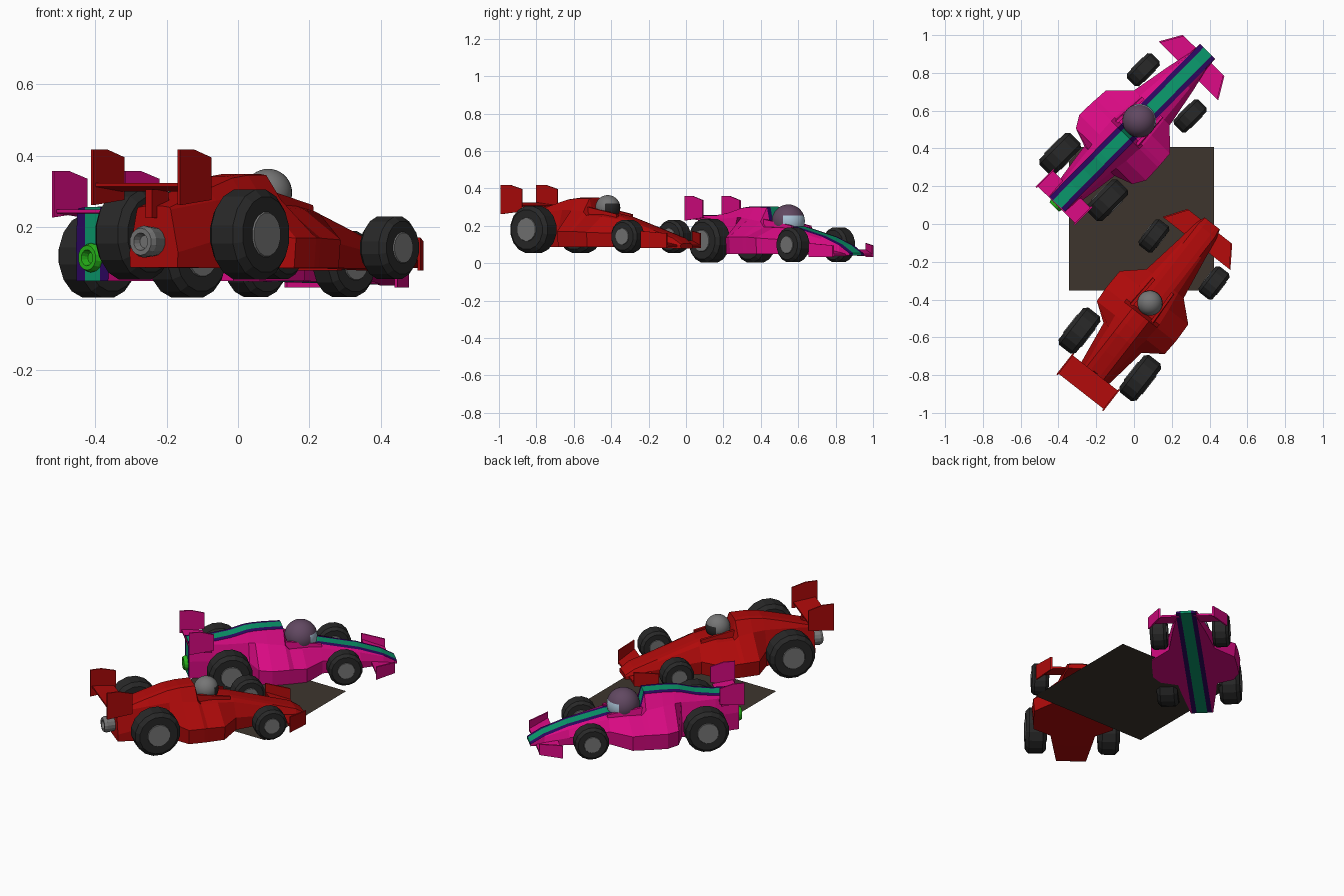
import bpy, bmesh, math
from mathutils import Matrix, Vector

if "Cube" in bpy.data.objects:
    bpy.data.objects.remove(bpy.data.objects["Cube"])


def mat(name, r, g, b):
    m = bpy.data.materials.new(name)
    m.diffuse_color = (r, g, b, 1)
    m.use_nodes = True
    m.node_tree.nodes["Principled BSDF"].inputs["Base Color"].default_value = m.diffuse_color
    return m


PINK = mat("hot pink", .69, .003, .225)
TEAL = mat("teal green", .003, .32, .15)
NAVY = mat("deep violet", .026, .002, .12)
LIME = mat("bright green", .02, .46, .01)
RED = mat("red", .43, .003, .003)
BLACK = mat("tyre black", .021, .021, .021)
GREY = mat("grey", .18, .18, .18)
PLUM = mat("dusky plum", .12, .065, .12)
GLASS = mat("pale blue", .4, .55, .68)
BROWN = mat("dark brown", .048, .036, .027)


def finish(name, bm, mats, place=Matrix(), smooth=False):
    bmesh.ops.recalc_face_normals(bm, faces=bm.faces[:])
    me = bpy.data.meshes.new(name)
    bm.to_mesh(me)
    bm.free()
    for m in mats:
        me.materials.append(m)
    for p in me.polygons:
        p.use_smooth = smooth
    ob = bpy.data.objects.new(name, me)
    bpy.context.collection.objects.link(ob)
    ob.matrix_world = place
    return ob


def panel(name, pts, offset, m, place):
    """Thin plate: outline extruded by an offset."""
    bm = bmesh.new()
    a = [bm.verts.new(p) for p in pts]
    b = [bm.verts.new(Vector(p) + Vector(offset)) for p in pts]
    bm.faces.new(a)
    bm.faces.new(b[::-1])
    for i in range(len(a)):
        j = (i + 1) % len(a)
        bm.faces.new((a[i], a[j], b[j], b[i]))
    return finish(name, bm, [m], place)


def lathe(name, prof, n, m, place, axis):
    """Revolve (radius, position) pairs about local x or y, with flat ends."""
    bm = bmesh.new()
    rings = []
    for r, t in prof:
        ring = []
        for k in range(n):
            a = math.tau * (k + .5) / n
            u, v = r * math.cos(a), r * math.sin(a)
            ring.append(bm.verts.new((u, t, v) if axis == "y" else (t, u, v)))
        rings.append(ring)
    for A, B in zip(rings, rings[1:]):
        for k in range(n):
            j = (k + 1) % n
            bm.faces.new((A[k], A[j], B[j], B[k]))
    bm.faces.new(rings[0])
    bm.faces.new(rings[-1])
    return finish(name, bm, [m], place)


def body(name, stations, mats, place):
    """Loft of 14-sided sections; centre columns carry the stripes on top and underneath."""
    bm = bmesh.new()
    rings = []
    for f, zt, sw, sz, ew, ez, zb in stations:
        b = min(.056, sw - .002)
        half = [(.03, zt), (b, zt - .004), (sw, sz), (ew, ez), (ew * .97, zb), (b, zb), (.03, zb)]
        ring = half + [(-l, z) for l, z in half[::-1]]
        rings.append([bm.verts.new((f, l, z)) for l, z in ring])
    colour = {13: 1, 6: 1, 0: 2, 12: 2, 5: 2, 7: 2}
    for A, B in zip(rings, rings[1:]):
        for i in range(14):
            j = (i + 1) % 14
            bm.faces.new((A[i], A[j], B[j], B[i])).material_index = colour.get(i, 0)
    for R in (rings[0], rings[-1]):
        for ids, c in (((0, 6, 7, 13), 1), ((0, 1, 5, 6), 2), ((13, 12, 8, 7), 2),
                       ((1, 2, 3, 4, 5), 2), ((12, 11, 10, 9, 8), 2)):
            bm.faces.new([R[i] for i in ids]).material_index = c
    return finish(name, bm, mats, place)


def wheel(name, f, l, z, R, w, place):
    p = place @ Matrix.Translation((f, l, z))
    lathe(name + "_tyre", [(.55 * R, -w), (.84 * R, -w), (R, -.66 * w), (R, .66 * w), (.84 * R, w), (.55 * R, w)],
          16, BLACK, p, "y")
    h = w * 1.08
    lathe(name + "_hub", [(.48 * R, -h), (.52 * R, -w * .9), (.52 * R, w * .9), (.48 * R, h)], 16, GREY, p, "y")


def helmet(name, c, r, shell, visor, place):
    bm = bmesh.new()
    bmesh.ops.create_uvsphere(bm, u_segments=28, v_segments=18, radius=r)
    for fc in bm.faces:
        d = fc.calc_center_median() / r
        fc.material_index = int(d.x > .42 and -.5 < d.z < .42)
    finish(name, bm, [shell, visor], place @ Matrix.Translation(c), True)


def car(tag, origin, heading, col, stations, stripes, wheels, head, collar, fw, rw, ex):
    M = Matrix.Translation((*origin, 0)) @ Matrix.Rotation(math.radians(heading), 4, "Z")
    body(tag + "_body", stations, [col] + stripes, M)
    for end, f, l, z, R, w in wheels:
        for s, side in ((1, "left"), (-1, "right")):
            wheel(f"{tag}_{end}_{side}_wheel", f, s * l, z, R, w, M)
    helmet(tag + "_helmet", *head, M)
    # cockpit rim around the driver
    f0, f1, w0, w1, z0, z1, zb = collar
    for s in (1, -1):
        panel(tag + "_cockpit_side", [(f0, s * w0, z0), (f1, s * w1, z1), (f1, s * w1 * 1.1, zb),
                                      (f0, s * w0 * 1.15, zb)], (0, -s * .016, 0), col, M)
    # front wing: swept blades with angled end plates
    fb, ff, lo, li, z0, z1 = fw
    for s in (1, -1):
        panel(tag + "_front_wing", [(fb, s * .04, z0 + .03), (ff, s * .04, z0 + .006), (ff, s * li, z0 + .006),
                                    (fb, s * lo, z0 + .03)], (0, 0, .012), col, M)
        panel(tag + "_front_end_plate", [(fb, s * lo, z0), (ff, s * li, z0), (ff, s * li, z1 - .012),
                                         (fb, s * lo, z1)], (0, -s * .01, 0), col, M)
    # rear wing: blade, centre pylon and tall end plates
    f0, f1, w, z0, z1, zw = rw
    panel(tag + "_rear_wing", [(f0 + .01, -w, zw + .008), (f1 - .01, -w, zw - .006),
                               (f1 - .01, w, zw - .006), (f0 + .01, w, zw + .008)], (0, 0, .01), col, M)
    panel(tag + "_wing_pylon", [(f0 + .06, -.012, zw - .08), (f1, -.012, zw - .08),
                                (f1 - .01, -.012, zw), (f0 + .06, -.012, zw)], (0, .024, 0), col, M)
    fm = f0 + .45 * (f1 - f0)
    for s in (1, -1):
        panel(tag + "_rear_end_plate", [(f0, s * w, z0), (f1, s * w, z0 + .015), (f1, s * w, z1 - .022),
                                        (fm, s * w, z1), (f0, s * w, z1)], (0, s * .008, 0), col, M)
    # exhaust pipe with a recessed mouth
    fr, fe, z, r, m = ex
    lathe(tag + "_exhaust", [(r * .8, fr), (r, fe + .015), (r * .85, fe), (r * .55, fe), (r * .4, fe + .02)],
          14, m, M @ Matrix.Translation((0, 0, z)), "x")


# station: f, top z, shoulder width, shoulder z, edge width, edge z, bottom z
car("pink_car", (-.267, .248), 45.4, PINK, [
    (-.2, .257, .06, .245, .064, .15, .05),
    (-.07, .259, .065, .24, .085, .15, .05),
    (.03, .274, .075, .24, .1, .145, .05),
    (.12, .298, .085, .245, .112, .14, .05),
    (.155, .302, .09, .243, .21, .135, .05),
    (.22, .304, .1, .236, .248, .14, .05),
    (.315, .302, .105, .222, .245, .14, .05),
    (.34, .2, .105, .192, .243, .14, .05),
    (.41, .2, .1, .19, .238, .135, .05),
    (.515, .196, .09, .182, .132, .125, .05),
    (.73, .145, .07, .13, .092, .09, .045),
    (.86, .098, .058, .09, .062, .06, .042),
    (.935, .055, .056, .05, .056, .046, .04)],
    [TEAL, NAVY],
    [("front", .627, .174, .098, .094, .046), ("rear", 0, .175, .12, .119, .058)],
    ((.42, 0, .225), .089, PLUM, GLASS),
    (.32, .52, .088, .076, .235, .2, .15),
    (.79, .905, .222, .155, .032, .107), (-.215, -.08, .137, .228, .358, .232),
    (-.15, -.222, .115, .041, LIME))

car("red_car", (-.128, -.69), 52, RED, [
    (-.175, .26, .06, .25, .086, .13, .088),
    (0, .312, .085, .275, .112, .17, .086),
    (.11, .342, .095, .285, .128, .18, .086),
    (.18, .35, .105, .285, .228, .17, .086),
    (.265, .35, .11, .275, .233, .17, .086),
    (.285, .27, .11, .255, .233, .17, .086),
    (.38, .27, .1, .25, .23, .165, .086),
    (.475, .252, .085, .235, .125, .16, .086),
    (.70, .18, .066, .165, .088, .13, .085),
    (.83, .138, .058, .128, .068, .11, .08),
    (.88, .105, .05, .1, .052, .095, .078)],
    [RED, RED],
    [("front", .638, .202, .143, .089, .047), ("rear", 0, .204, .18, .128, .058)],
    ((.345, 0, .297), .067, GREY, BLACK),
    (.27, .46, .078, .07, .3, .262, .2),
    (.745, .86, .228, .15, .08, .172), (-.258, -.115, .15, .262, .418, .306),
    (-.13, -.235, .16, .045, GREY))

# flat mat under the red car's wheels
Z = .054
bm = bmesh.new()
bm.faces.new([bm.verts.new(p) for p in ((-.344, -.352, Z), (.423, -.352, Z), (.423, .407, Z), (-.344, .407, Z))])
finish("ground_mat", bm, [BROWN])
